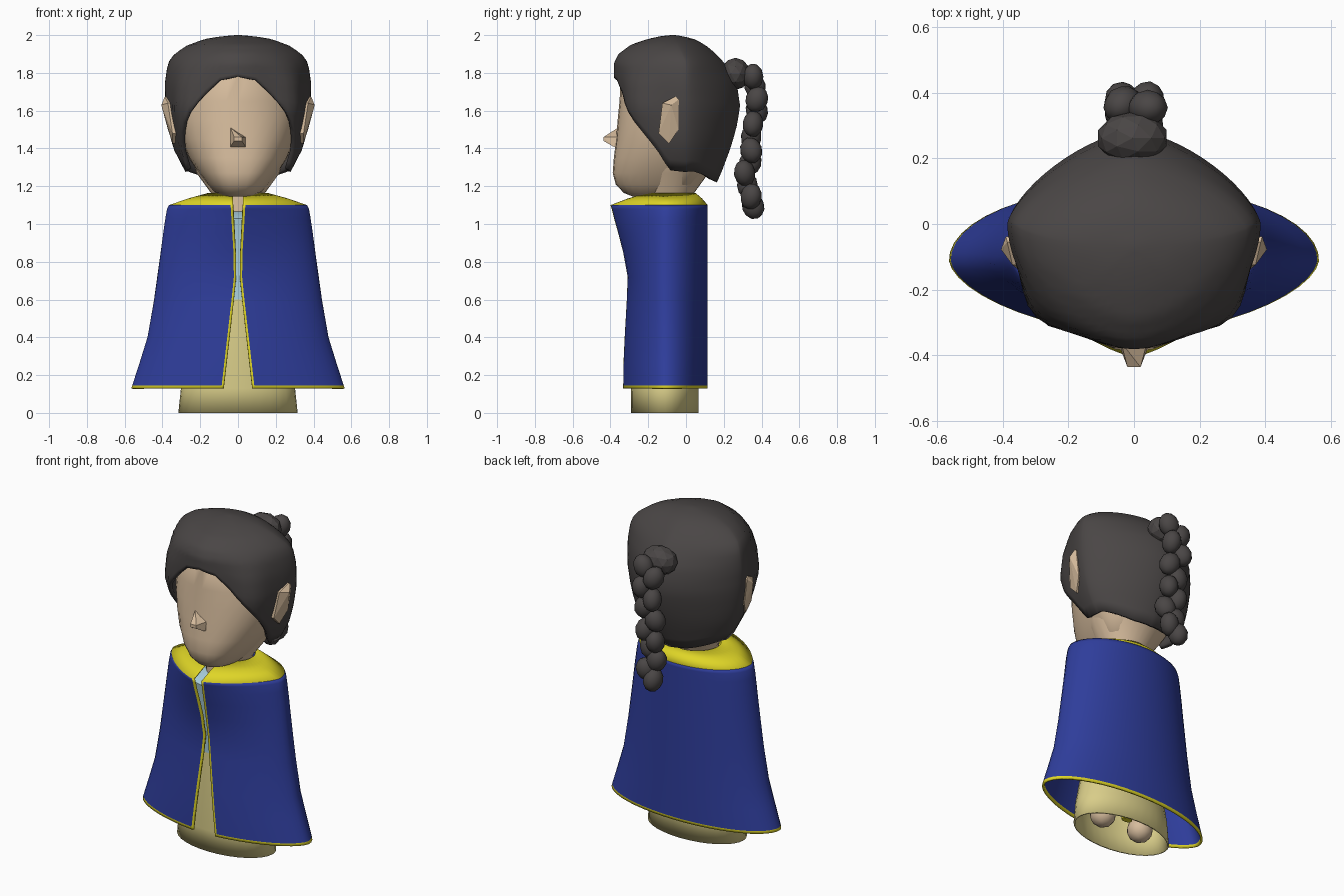
import bpy, bmesh, math

def mat(name, c):
    m = bpy.data.materials.new(name)
    m.diffuse_color = (*c, 1)
    return m

BLUE = mat("cape blue", (0.028, 0.047, 0.33))
YELLOW = mat("trim yellow", (0.74, 0.67, 0.02))
TAN = mat("skirt tan", (0.69, 0.61, 0.25))
SKIN = mat("skin", (0.67, 0.50, 0.335))
HAIR = mat("hair charcoal", (0.068, 0.061, 0.060))
SHIRT = mat("shirt pale blue", (0.43, 0.67, 0.78))

def lerp(table, t):
    """Interpolate rows (key, values...) sorted by rising key."""
    if t <= table[0][0]:
        return table[0][1:]
    for a, b in zip(table, table[1:]):
        if t <= b[0]:
            f = (t - a[0]) / (b[0] - a[0])
            return [p + (q - p) * f for p, q in zip(a[1:], b[1:])]
    return table[-1][1:]

def ring_point(th, z, w, front, back, cy=0, nf=2, nb=2):
    """Rounded ring, th = 0 at the front; separate front and back squareness."""
    s, c = math.sin(th), math.cos(th)
    n = nf if c > 0 else nb
    x = math.copysign(abs(s) ** (2 / n), s) * w
    d = abs(c) ** (2 / n)
    return (x, cy + (front - cy) * d if c > 0 else cy + (back - cy) * d, z)

def finish(name, bm, mats, smooth=40, thick=0):
    me = bpy.data.meshes.new(name)
    bm.to_mesh(me)
    bm.free()
    ob = bpy.data.objects.new(name, me)
    bpy.context.collection.objects.link(ob)
    for m in mats:
        me.materials.append(m)
    if thick:
        md = ob.modifiers.new("thickness", 'SOLIDIFY')
        md.thickness, md.offset = thick, -1
    if smooth:
        bpy.ops.object.select_all(action='DESELECT')
        ob.select_set(True)
        bpy.context.view_layer.objects.active = ob
        bpy.ops.object.shade_smooth_by_angle(angle=math.radians(smooth))
    return ob

def grid(name, rows, mats, closed=True, caps=(False, False), rule=None, **kw):
    """Skin a list of point rows, bottom to top."""
    bm = bmesh.new()
    vs = [[bm.verts.new(p) for p in r] for r in rows]
    n = len(rows[0])
    for i in range(len(rows) - 1):
        for j in range(n if closed else n - 1):
            k = (j + 1) % n
            f = bm.faces.new((vs[i][j], vs[i][k], vs[i + 1][k], vs[i + 1][j]))
            if rule:
                f.material_index = rule(i, j)
    if caps[0]:
        bm.faces.new(vs[0][::-1])
    if caps[1]:
        bm.faces.new(vs[-1])
    return finish(name, bm, mats, **kw)

def loft(name, table, m, n=32, caps=(True, True), thick=0, **shape):
    rows = [[ring_point(2 * math.pi * j / n, *r, **shape) for j in range(n)] for r in table]
    return grid(name, rows, [m], caps=caps, thick=thick)

def hull(name, pts, m):
    bm = bmesh.new()
    for p in pts:
        bm.verts.new(p)
    bmesh.ops.convex_hull(bm, input=bm.verts)
    return finish(name, bm, [m], smooth=0)

def ball(name, loc, size, m, sub=1, smooth=0, rot=(0, 0, 0)):
    bm = bmesh.new()
    bmesh.ops.create_icosphere(bm, subdivisions=sub, radius=1)
    ob = finish(name, bm, [m], smooth=smooth)
    ob.location, ob.scale, ob.rotation_euler = loc, size, rot
    return ob

# Cape: open-fronted flared shell, rows of (z, half width, front y, slit half width, front roundness)
CY, BACK = -0.11, 0.115
CAPE = [(0.13, 0.565, -0.337, 0.076, 1.7), (0.27, 0.52, -0.334, 0.060, 1.7), (0.40, 0.48, -0.327, 0.045, 1.7),
        (0.60, 0.445, -0.314, 0.022, 1.7), (0.72, 0.428, -0.309, 0.010, 1.7), (0.85, 0.41, -0.333, 0.012, 1.6),
        (0.95, 0.397, -0.360, 0.018, 1.5), (1.03, 0.385, -0.384, 0.023, 1.45), (1.08, 0.376, -0.398, 0.026, 1.4),
        (1.10, 0.365, -0.405, 0.027, 1.4)]

def open_ring(z, w, front, gap, nf, back=BACK, cy=CY, n=44):
    a, b = [math.asin((g / w) ** (nf / 2)) for g in (gap, gap + 0.012)]
    inner = [b + (2 * math.pi - 2 * b) * j / n for j in range(n + 1)]
    return [ring_point(t, z, w, front, back, cy, nf) for t in [a] + inner + [2 * math.pi - a]]

heights = [0.13, 0.146] + [r[0] for r in CAPE[1:]]
cape_rows = [open_ring(z, *lerp(CAPE, z)) for z in heights]
last = len(cape_rows[0]) - 2
grid("cape", cape_rows, [BLUE, YELLOW], closed=False, thick=0.012,
     rule=lambda i, j: int(i == 0 or j in (0, last)))

# Collar: sloping yellow yoke from cape rim to neck
grid("collar", [open_ring(1.10, 0.365, -0.405, 0.027, 1.4), open_ring(1.135, 0.265, -0.31, 0.027, 1.7, 0.085),
                open_ring(1.165, 0.155, -0.215, 0.027, 2, 0.05, -0.09)],
     [YELLOW], closed=False, thick=0.008)

# Skirt: hollow tapered tube
loft("skirt", [(0, 0.316, -0.29, 0.065), (0.13, 0.302, -0.29, 0.065), (0.4, 0.245, -0.285, 0.055),
               (0.63, 0.17, -0.27, 0.03)], TAN, caps=(False, True), thick=0.01, cy=CY)
# Sash end hanging inside the skirt
loft("sash_end", [(0.07, 0.035, -0.085, -0.045), (0.55, 0.035, -0.085, -0.045)], YELLOW, n=12, cy=-0.065)
# Shirt
loft("shirt", [(0.60, 0.165, -0.275, 0.03), (0.75, 0.18, -0.28, 0.03), (0.95, 0.23, -0.30, 0.05),
               (1.03, 0.21, -0.315, 0.05), (1.07, 0.11, -0.23, 0.03)], SHIRT, cy=CY)
# Legs with rounded feet
for s in (-1, 1):
    loft("leg", [(0.08, 0.055, -0.165, -0.055), (0.60, 0.055, -0.165, -0.055)], SKIN, n=16, cy=CY
         ).location.x = s * 0.135
    ball("foot", (s * 0.135, CY, 0.075), (0.075, 0.075, 0.075), SKIN, sub=2, smooth=60)

# Neck and head: (z, half width, front y, back y, centre y, front and back roundness)
loft("neck", [(1.04, 0.11, -0.24, 0.02), (1.16, 0.14, -0.23, 0.04), (1.27, 0.22, -0.22, 0.12),
              (1.34, 0.24, -0.22, 0.16)], SKIN, cy=-0.08)
HC = -0.03
loft("head", [(1.145, 0.07, -0.28, -0.10, -0.18, 2.4), (1.165, 0.12, -0.33, 0.0, -0.1, 2.5),
              (1.21, 0.165, -0.372, 0.06, HC, 2.6), (1.27, 0.21, -0.388, 0.11, HC, 2.5),
              (1.35, 0.26, -0.382, 0.16, HC, 2.4, 1.8), (1.45, 0.30, -0.37, 0.20, HC, 2.25, 1.7),
              (1.55, 0.325, -0.362, 0.22, HC, 2.1, 1.6), (1.65, 0.33, -0.352, 0.22, HC, 1.95, 1.5),
              (1.78, 0.31, -0.345, 0.18, HC, 1.75, 1.5), (1.88, 0.22, -0.24, 0.09, HC, 1.7, 1.5)], SKIN)

# Nose
hull("nose", [(-0.04, -0.35, 1.405), (0.04, -0.35, 1.405), (-0.04, -0.385, 1.41), (0.04, -0.385, 1.41),
              (-0.04, -0.36, 1.51), (-0.02, -0.437, 1.44), (0.02, -0.437, 1.44),
              (-0.02, -0.437, 1.46), (0.02, -0.437, 1.46), (0.04, -0.36, 1.46)], SKIN)

# Ears: flat plates with an outward tip
EAR = [(0.382, -0.055, 1.675), (0.366, -0.125, 1.64), (0.342, -0.145, 1.48), (0.341, -0.09, 1.425),
       (0.366, -0.04, 1.50), (0.386, -0.038, 1.66)]
for s in (-1, 1):
    hull("ear", [(s * (x + 0.005), y, z) for x, y, z in EAR] + [(s * 0.29, y, z) for x, y, z in EAR]
         + [(s * 0.406, -0.078, 1.63)], SKIN)

# Hair cap: (z, half width, front y, back y, front and back roundness, temple corner)
CAP = [(1.20, 0.25, -0.24, 0.155, 2.2, 1.7, 0), (1.28, 0.28, -0.265, 0.19, 2.1, 1.6, 0),
       (1.40, 0.343, -0.32, 0.235, 1.9, 1.55, 0.08), (1.50, 0.368, -0.345, 0.265, 1.8, 1.5, 0.12),
       (1.62, 0.385, -0.366, 0.287, 1.8, 1.5, 0.15), (1.75, 0.387, -0.382, 0.268, 1.8, 1.45, 0.09),
       (1.85, 0.372, -0.382, 0.205, 1.8, 1.45, 0.03), (1.90, 0.338, -0.358, 0.16, 1.75, 1.5, 0),
       (1.95, 0.262, -0.29, 0.10, 1.75, 1.6, 0), (1.98, 0.17, -0.20, 0.04, 1.8, 1.8, 0),
       (1.995, 0.08, -0.13, -0.02, 2, 2, 0), (2.0, 0.012, -0.08, -0.06, 2, 2, 0)]
# Hairline: (degrees from the front, z)
HAIRLINE = [(0, 1.78), (17, 1.76), (28, 1.69), (42, 1.565), (54, 1.45), (64, 1.36), (71, 1.285),
            (90, 1.275), (105, 1.28), (121, 1.265), (150, 1.23), (180, 1.22)]
N = 64
hair_rows = [[] for _ in range(21)]
for j in range(N):
    th = 2 * math.pi * j / N
    deg = math.degrees(min(th, 2 * math.pi - th))
    low = lerp(HAIRLINE, deg)[0]
    for i, row in enumerate(hair_rows):
        z = low + (2.0 - low) * math.sin(math.pi / 2 * i / 20)
        w, f, b, nf, nb, corner = lerp(CAP, z)
        k = 1 + corner * math.exp(-((deg - 45) / 15) ** 2)
        cy = -0.07 * max(0, (z - 1.85) / 0.15)
        row.append(ring_point(th, z, w * k, f * k, b, cy, nf, nb))
grid("hair_cap", hair_rows, [HAIR], caps=(False, True), smooth=60, thick=0.025)

# Bun and braid of alternating beads
ball("bun", (-0.005, 0.262, 1.795), (0.11, 0.08, 0.085), HAIR, sub=2)
BRAID = [(0.355, 1.78), (0.365, 1.73), (0.375, 1.66), (0.375, 1.60), (0.355, 1.53), (0.345, 1.46),
         (0.345, 1.39), (0.34, 1.325), (0.31, 1.27), (0.325, 1.205), (0.345, 1.145), (0.355, 1.095)]
for k, (y, z) in enumerate(BRAID):
    side = 1 if k % 2 == 0 else -1
    x = (0.042 if side > 0 else -0.036) * (1 - k * 0.03)
    ball("braid_bead", (x, y, z), (0.060, 0.055, 0.071), HAIR, sub=2, smooth=25,
         rot=(0, side * 0.35, k * 0.7))
